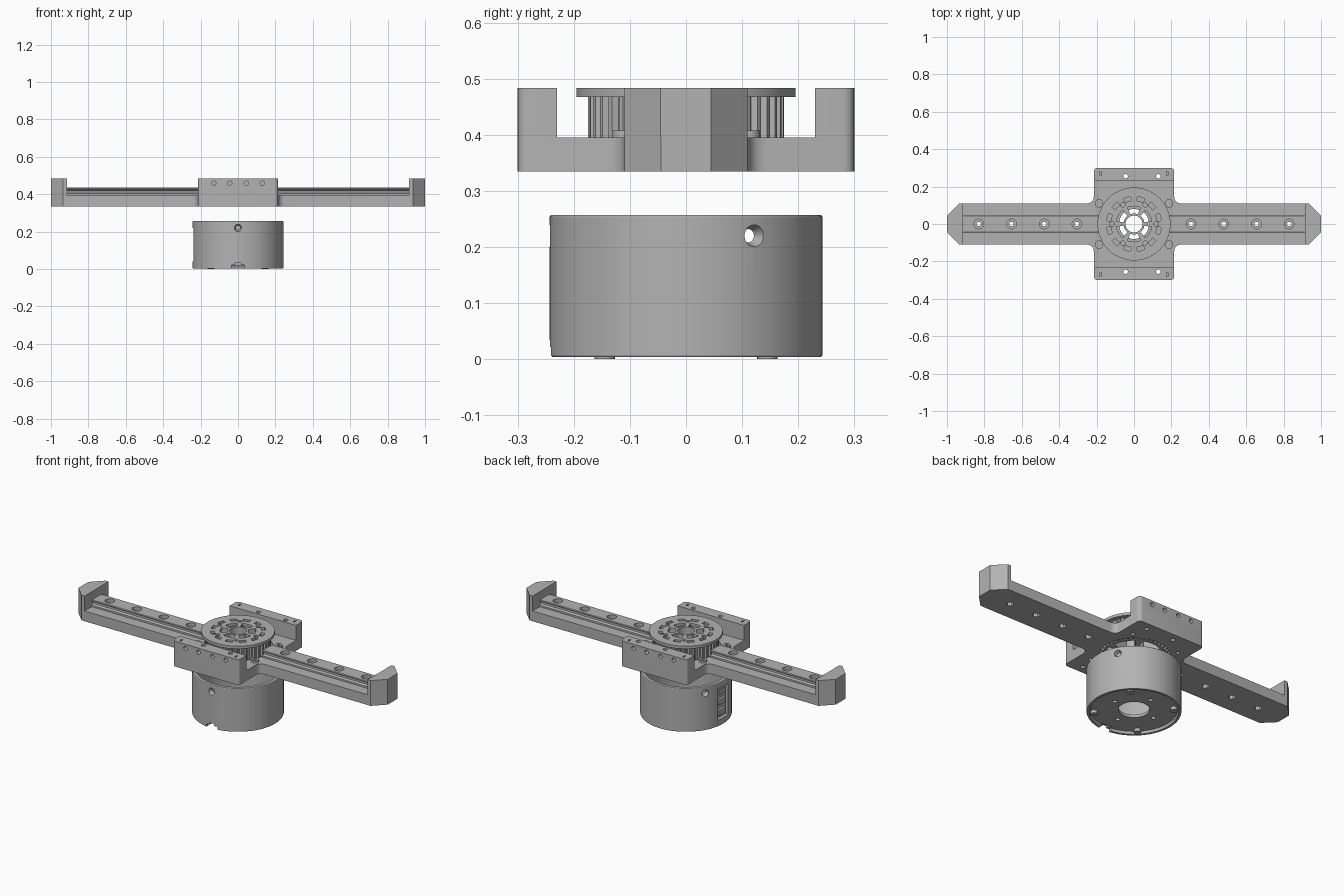
import bpy, bmesh
from math import sin, cos, pi, radians
from mathutils import Vector, Matrix

cube = bpy.data.objects.get("Cube")
if cube:
    bpy.data.objects.remove(cube, do_unlink=True)

metal = bpy.data.materials.new("satin_grey_metal")
metal.use_nodes = True
GREY = (0.45, 0.45, 0.45, 1)
metal.diffuse_color = GREY
metal.node_tree.nodes["Principled BSDF"].inputs["Base Color"].default_value = GREY

UP = Vector((0, 0, 1))
FLOOR, DECK, TOP = 0.335, 0.395, 0.483


# Shape helpers
def polar(r, a):
    return r * cos(a), r * sin(a)


def prism(bm, pts, lo, hi, place=lambda u, v, w: (u, v, w)):
    """Extrude a flat outline between two levels."""
    a = [bm.verts.new(place(u, v, lo)) for u, v in pts]
    b = [bm.verts.new(place(u, v, hi)) for u, v in pts]
    bm.faces.new(a[::-1])
    bm.faces.new(b)
    n = len(pts)
    for i in range(n):
        j = (i + 1) % n
        bm.faces.new((a[i], a[j], b[j], b[i]))


def box(bm, x0, x1, y0, y1, z0, z1):
    prism(bm, [(x0, y0), (x1, y0), (x1, y1), (x0, y1)], z0, z1)


def rod(bm, centre, axis, length, r, r_end=None, sides=24):
    turn = axis.to_track_quat("Z", "Y").to_matrix().to_4x4()
    bmesh.ops.create_cone(bm, cap_ends=True, segments=sides, radius1=r,
                          radius2=r if r_end is None else r_end, depth=length,
                          matrix=Matrix.Translation(centre) @ turn)


def pin(bm, x, y, z0, z1, r, sides=24):
    rod(bm, Vector((x, y, (z0 + z1) / 2)), UP, z1 - z0, r, sides=sides)


def lathe(bm, profile, sides=96):
    rings = [[bm.verts.new((*polar(r, 2 * pi * i / sides), z)) for r, z in profile]
             for i in range(sides)]
    for i in range(sides):
        a, b = rings[i], rings[(i + 1) % sides]
        for j in range(len(profile)):
            k = (j + 1) % len(profile)
            bm.faces.new((a[j], b[j], b[k], a[k]))


def rounded(corners, steps=6):
    """Outline from (x, y, radius) corners."""
    out, n = [], len(corners)
    for i, (x, y, r) in enumerate(corners):
        p = Vector((x, y))
        if not r:
            out.append((x, y))
            continue
        a = p + (Vector(corners[i - 1][:2]) - p).normalized() * r
        b = p + (Vector(corners[(i + 1) % n][:2]) - p).normalized() * r
        for s in range(steps + 1):
            t = s / steps
            q = a * (1 - t) ** 2 + p * 2 * t * (1 - t) * 0.85 + b * t * t
            q += (a + b) * t * (1 - t) * 0.15
            out.append((q.x, q.y))
    return out


def arc_slot(bm, r0, r1, mid, half, z0, z1, steps=8):
    angles = [mid + half * (2 * i / steps - 1) for i in range(steps + 1)]
    prism(bm, [polar(r1, a) for a in angles] + [polar(r0, a) for a in angles[::-1]], z0, z1)


def make(name, build, cutter=None):
    """Build a part, subtract its cutter and shade it."""
    def solid(label, fn):
        bm = bmesh.new()
        fn(bm)
        bmesh.ops.recalc_face_normals(bm, faces=bm.faces)
        mesh = bpy.data.meshes.new(label)
        bm.to_mesh(mesh)
        bm.free()
        mesh.materials.append(metal)
        ob = bpy.data.objects.new(label, mesh)
        bpy.context.collection.objects.link(ob)
        return ob

    ob = solid(name, build)
    bpy.ops.object.select_all(action="DESELECT")
    bpy.context.view_layer.objects.active = ob
    ob.select_set(True)
    if cutter:
        tool = solid(name + "_cutter", cutter)
        tool.hide_render = True
        mod = ob.modifiers.new("holes", "BOOLEAN")
        mod.operation, mod.solver, mod.use_self = "DIFFERENCE", "EXACT", True
        mod.object = tool
        bpy.ops.object.modifier_apply(modifier=mod.name)
        bpy.data.objects.remove(tool, do_unlink=True)
    bpy.ops.object.shade_smooth_by_angle(angle=radians(30))
    return ob


RAIL_BOLTS = [0.305 + 0.175 * i for i in range(4)]
WALL_BOLTS = (-0.13, -0.045, 0.045, 0.13)
SIDES = (("left", 1), ("right", -1))
CORNERS = [(sx, sy) for sx in (1, -1) for sy in (1, -1)]


# Cross-shaped base plate
def base(bm):
    quarter = [(1, 0.045, 0), (0.935, 0.11, 0), (0.215, 0.11, 0.035), (0.215, 0.3, 0.02)]
    flip = [(-x, y, r) for x, y, r in quarter[::-1]]
    half = quarter + flip
    prism(bm, rounded(half + [(-x, -y, r) for x, y, r in half]), FLOOR, DECK)


def base_holes(bm):
    pin(bm, 0, 0, 0.3, 0.5, 0.185, 72)
    for s in (1, -1):
        for x in RAIL_BOLTS:
            pin(bm, s * x, 0, 0.3, 0.36, 0.02, 6)
            pin(bm, s * x, 0, 0.355, 0.5, 0.012)
        for x in (-0.045, 0.13):
            pin(bm, x, s * 0.255, 0.3, 0.5, 0.012)
    for sx, sy in CORNERS:
        pin(bm, sx * 0.15, sy * 0.17, 0.3, 0.35, 0.01)


make("base_plate", base, base_holes)

# Drilled side walls, front and back
for name, s in (("back", 1), ("front", -1)):
    def wall(bm):
        prism(bm, rounded([(-0.215, s * 0.23, 0), (0.215, s * 0.23, 0),
                           (0.215, s * 0.3, 0.02), (-0.215, s * 0.3, 0.02)]), DECK, TOP)

    def wall_holes(bm):
        for i, x in enumerate(WALL_BOLTS):
            if i % 2:
                pin(bm, x, s * 0.255, 0.38, 0.5, 0.012)
            rod(bm, Vector((x, s * 0.29, 0.459)), Vector((0, 1, 0)), 0.04, 0.012)
        for x in (-0.178, 0.178):
            box(bm, x - 0.005, x + 0.005, s * 0.27 - 0.01, s * 0.27 + 0.01, 0.46, 0.5)

    make(name + "_wall", wall, wall_holes)

# Linear rails and tapered end stops
for name, s in SIDES:
    def rail(bm):
        half = [(0.045, DECK), (0.045, 0.405), (0.034, 0.411), (0.034, 0.421),
                (0.045, 0.427), (0.045, 0.432), (0.042, 0.435)]
        prism(bm, half + [(-y, z) for y, z in half[::-1]], 0.19, 0.915,
              lambda y, z, x: (s * x, y, z))

    def rail_holes(bm):
        for x in RAIL_BOLTS:
            pin(bm, s * x, 0, 0.415, 0.45, 0.026)
            pin(bm, s * x, 0, 0.38, 0.42, 0.012)

    def stop(bm):
        half = [(0.915, 0.11), (0.935, 0.11), (1, 0.045)]
        prism(bm, [(s * x, y) for x, y in half + [(x, -y) for x, y in half[::-1]]],
              DECK, TOP)

    make(name + "_rail", rail, rail_holes)
    make(name + "_end_stop", stop)


# Corner screws beside the pulley
def screws(bm):
    for sx, sy in CORNERS:
        pin(bm, sx * 0.187, sy * 0.11, DECK - 0.01, 0.408, 0.022)


def sockets(bm):
    for sx, sy in CORNERS:
        pin(bm, sx * 0.187, sy * 0.11, 0.4, 0.42, 0.011, 6)


make("corner_screws", screws, sockets)


# Toothed pulley drum with spokes
def drum(bm):
    teeth = 40
    pts = []
    for i in range(teeth):
        for r, f in ((0.164, 0), (0.175, 0.2), (0.175, 0.55), (0.164, 0.75)):
            pts.append(polar(r, 2 * pi * (i + f) / teeth))
    prism(bm, pts, 0.34, 0.468)


def drum_holes(bm):
    pin(bm, 0, 0, 0.3, 0.5, 0.045, 32)
    for i in range(6):
        arc_slot(bm, 0.056, 0.15, i * pi / 3 + pi / 6, radians(23), 0.3, 0.5)


make("pulley_drum", drum, drum_holes)


# Perforated pulley flange
def flange(bm):
    pin(bm, 0, 0, 0.467, TOP, 0.195, 96)


def flange_holes(bm):
    pin(bm, 0, 0, 0.4, 0.5, 0.045, 32)
    for i in range(6):
        a = i * pi / 3
        arc_slot(bm, 0.056, 0.095, a + pi / 6, radians(21), 0.4, 0.5)
        pin(bm, *polar(0.118, a), 0.4, 0.5, 0.012)
        for da in (15, 45):
            arc_slot(bm, 0.125, 0.147, a + radians(da), radians(8), 0.4, 0.5)


make("pulley_flange", flange, flange_holes)


# Hollow motor housing, open at the top
def housing(bm):
    lathe(bm, [(0.08, 0.018), (0.222, 0.018), (0.228, 0.004), (0.241, 0.004), (0.243, 0.007),
               (0.243, 0.254), (0.241, 0.257), (0.222, 0.257), (0.222, 0.034), (0.08, 0.034)])


def housing_holes(bm):
    for deg in (30, 150, 270):
        d = Vector((*polar(1, radians(deg)), 0))
        rod(bm, d * 0.235 + UP * 0.22, d, 0.05, 0.0075, 0.026)
    box(bm, -0.035, 0.035, -0.3, -0.21, -0.01, 0.022)
    box(bm, -0.015, 0.015, -0.3, -0.21, 0.02, 0.034)
    box(bm, -0.3, -0.2, -0.05, 0.05, 0.04, 0.22)
    for i in range(4):
        pin(bm, *polar(0.13, i * pi / 2), -0.01, 0.05, 0.012)


make("motor_housing", housing, housing_holes)


# Connector board behind the side opening
def board(bm):
    box(bm, -0.222, -0.214, -0.06, 0.06, 0.034, 0.225)
    for z in (0.06, 0.12, 0.18):
        box(bm, -0.236, -0.221, -0.03, 0.03, z, z + 0.03)


make("connector_board", board)


# Feet under the housing
def feet(bm):
    for i in range(4):
        pin(bm, *polar(0.205, pi / 4 + i * pi / 2), 0, 0.02, 0.018)


make("feet", feet)
